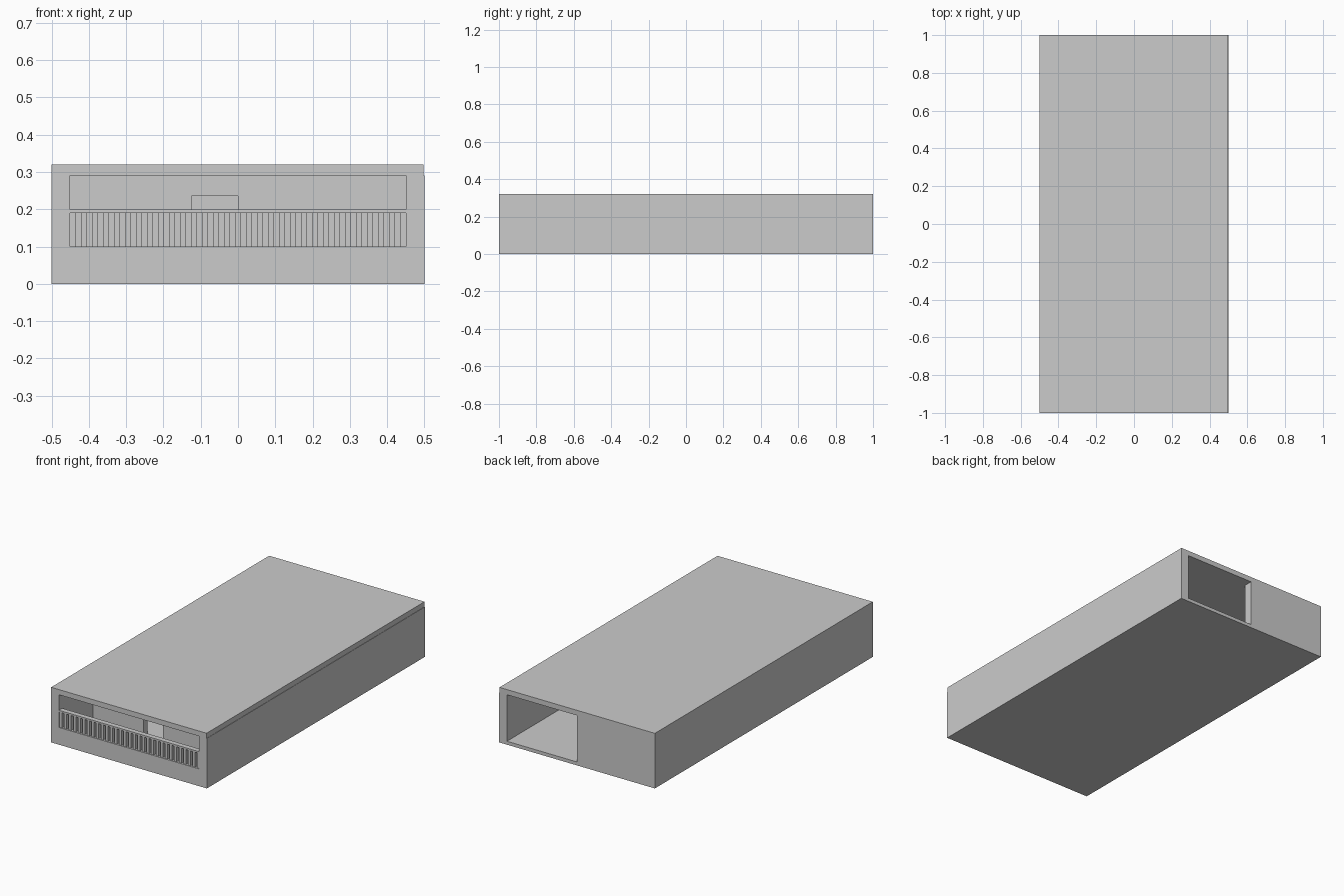
import bpy

if "Cube" in bpy.data.objects:
    bpy.data.objects.remove(bpy.data.objects["Cube"])


def box(name, x, y, z):
    """Axis-aligned box from (min, max) pairs."""
    verts = [(a, b, c) for a in x for b in y for c in z]
    faces = [(0, 1, 3, 2), (4, 6, 7, 5), (0, 4, 5, 1),
             (2, 3, 7, 6), (0, 2, 6, 4), (1, 5, 7, 3)]
    mesh = bpy.data.meshes.new(name)
    mesh.from_pydata(verts, [], faces)
    obj = bpy.data.objects.new(name, mesh)
    bpy.context.collection.objects.link(obj)
    return obj


FLOOR, CEIL, TOP = 0.02, 0.29, 0.32
W, IN = 0.5, 0.45

# Shell: floor slab, roof slab and long side walls
box("floor", (-W, W), (-1, 1), (0, FLOOR))
box("roof", (-W, W - 0.002), (-1, 1), (CEIL, TOP))
for side, x in (("left", (-W, -IN)), ("right", (IN, W))):
    box(side + "_wall", x, (-1, 1), (FLOOR, CEIL))

# Balcony parapet
box("front_parapet", (-IN, IN), (-1, -0.95), (FLOOR, 0.10))

# Balcony railing: handrail and upright balusters
box("handrail", (-IN, IN), (-1, -0.97), (0.19, 0.20))
count, width = 31, 0.016
pitch = (2 * IN - width) / (count - 1)
for i in range(count):
    x = -IN + i * pitch
    box("baluster", (x, x + width), (-0.995, -0.975), (0.10, 0.19))

# Recessed wall behind the balcony, with a half-open sliding door
Y = (-0.69, -0.65)
box("inner_wall_left", (-IN, -0.125), Y, (FLOOR, CEIL))
box("inner_wall_right", (0.125, IN), Y, (FLOOR, CEIL))
box("door_lintel", (-0.125, 0.125), Y, (0.235, CEIL))
box("sliding_door", (0, 0.125), Y, (FLOOR, 0.235))

# Rear wall panel closing half of the back opening
box("rear_panel", (-IN, 0), (0.95, 1), (FLOOR, CEIL))
